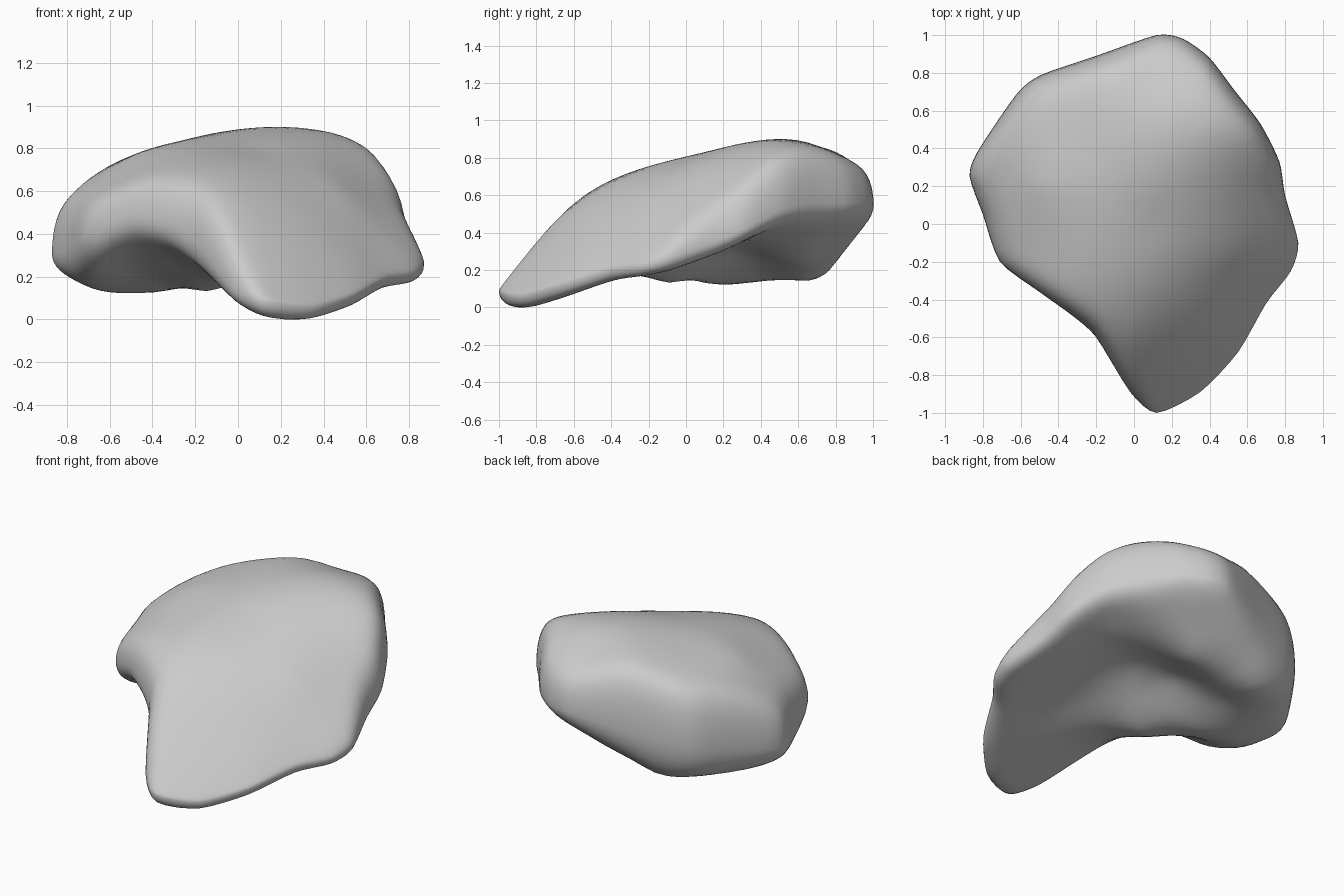
import bpy, bmesh, math

if "Cube" in bpy.data.objects:
    bpy.data.objects.remove(bpy.data.objects["Cube"])

# Rim of the stone: closed loop of (x, y, z)
RIM = [(.12, 1, .55), (.26, .98, .56), (.4, .88, .57), (.53, .71, .57), (.67, .53, .54), (.77, .33, .44),
       (.8, .15, .36), (.87, -.1, .27), (.83, -.25, .23), (.7, -.42, .21), (.55, -.68, .13),
       (.35, -.89, .07), (.12, -1, .1), (-.02, -.89, .15), (-.2, -.6, .38), (-.32, -.49, .46),
       (-.5, -.36, .49), (-.71, -.2, .41), (-.8, .05, .33), (-.87, .25, .32), (-.83, .38, .34),
       (-.62, .69, .4), (-.49, .79, .43), (-.2, .89, .48)]

# Sparse heights of the domed upper face
TOP = [(.23, .62, .9), (.1, .2, .865), (.1, 0, .8), (.05, -.25, .73), (.67, .47, .79), (.72, .2, .62),
       (.78, -.1, .41), (.66, -.38, .31), (.4, -.75, .2), (.15, -.92, .19), (.5, -.15, .6), (.3, -.5, .48),
       (0, -.6, .55), (-.15, -.55, .61), (-.42, -.34, .67), (-.65, -.16, .6), (-.8, .22, .59),
       (-.5, .2, .77), (-.68, .48, .7), (-.45, .7, .78), (.1, .92, .79), (.38, .82, .83),
       (-.25, .4, .85), (.45, .5, .88), (-.1, .8, .85)]

# Sparse heights of the hollowed underside, with a thick roll along the back
BOTTOM = [(.2, -.9, 0), (.02, -.78, .09), (-.14, -.56, .22), (-.3, -.43, .33), (-.52, -.3, .37),
          (-.7, -.14, .26), (-.8, .22, .2), (-.66, .16, .15), (-.38, .12, .14), (-.15, -.1, .145),
          (-.5, -.08, .25), (.8, -.1, .2), (.65, -.38, .15), (.4, -.72, .04), (.72, .18, .3),
          (.58, .45, .42), (.4, .78, .45), (.1, .88, .38), (-.2, .82, .25), (-.3, .7, .16),
          (-.5, .65, .17), (-.66, .45, .17), (.42, .4, .38), (.3, .62, .36), (.08, .62, .25),
          (.2, .2, .35), (.3, -.2, .24), (.2, -.5, .13), (-.05, .3, .3), (-.3, .42, .19)]


def kernel(dx, dy):
    d = dx * dx + dy * dy
    return d * math.log(d) if d > 1e-12 else 0.0


def smooth_field(pts):
    """Thin-plate surface through the points."""
    n = len(pts)
    rows = [[kernel(p[0] - q[0], p[1] - q[1]) for q in pts] + [1, p[0], p[1], p[2]] for p in pts]
    rows += [[1] * n + [0] * 4, [p[0] for p in pts] + [0] * 4, [p[1] for p in pts] + [0] * 4]
    m = n + 3
    for i in range(m):
        k = max(range(i, m), key=lambda r: abs(rows[r][i]))
        rows[i], rows[k] = rows[k], rows[i]
        rows[i] = [v / rows[i][i] for v in rows[i]]
        for j in range(m):
            if j != i:
                f = rows[j][i]
                rows[j] = [a - f * b for a, b in zip(rows[j], rows[i])]
    w = [r[-1] for r in rows]
    return lambda x, y: (sum(w[i] * kernel(x - p[0], y - p[1]) for i, p in enumerate(pts))
                         + w[n] + w[n + 1] * x + w[n + 2] * y)


def closed_spline(pts, steps, k=.35):
    """Closed cardinal spline; k sets how far the curve swings."""
    out, n = [], len(pts)
    for i in range(n):
        quad = [pts[(i + d) % n] for d in (-1, 0, 1, 2)]
        for s in range(steps):
            t = s / steps
            h = 3 * t * t - 2 * t ** 3
            g0, g1 = t ** 3 - 2 * t * t + t, t ** 3 - t * t
            out.append([b * (1 - h) + c * h + k * ((c - a) * g0 + (d - b) * g1)
                        for a, b, c, d in zip(*quad)])
    return out


rim = closed_spline(RIM, 4)
top, bottom = smooth_field(TOP), smooth_field(BOTTOM)
CX, CY, RINGS, N = .05, .05, 22, len(rim)
bm = bmesh.new()
rim_ring = [bm.verts.new(p) for p in rim]


def face_sheet(field, power):
    """Fill the rim with rings that follow a height field, rolled over at the edge."""
    prev = rim_ring
    for k in range(RINGS - 1, 0, -1):
        r = math.sin(k / RINGS * math.pi / 2)
        roll = math.sqrt(1 - r ** power)
        ring = []
        for x, y, z in rim:
            px, py = CX + (x - CX) * r, CY + (y - CY) * r
            ring.append(bm.verts.new((px, py, z + (field(px, py) - z) * roll)))
        for i in range(N):
            j = (i + 1) % N
            bm.faces.new((prev[i], prev[j], ring[j], ring[i]))
        prev = ring
    mid = bm.verts.new((CX, CY, field(CX, CY)))
    for i in range(N):
        bm.faces.new((prev[i], prev[(i + 1) % N], mid))


face_sheet(top, 20)
face_sheet(bottom, 18)

# Rest the body on the ground
low = min(v.co.z for v in bm.verts)
for v in bm.verts:
    v.co.z -= low
bmesh.ops.recalc_face_normals(bm, faces=bm.faces)
for f in bm.faces:
    f.smooth = True
mesh = bpy.data.meshes.new("stone_body")
bm.to_mesh(mesh)
bm.free()
bpy.context.collection.objects.link(bpy.data.objects.new("stone_body", mesh))
